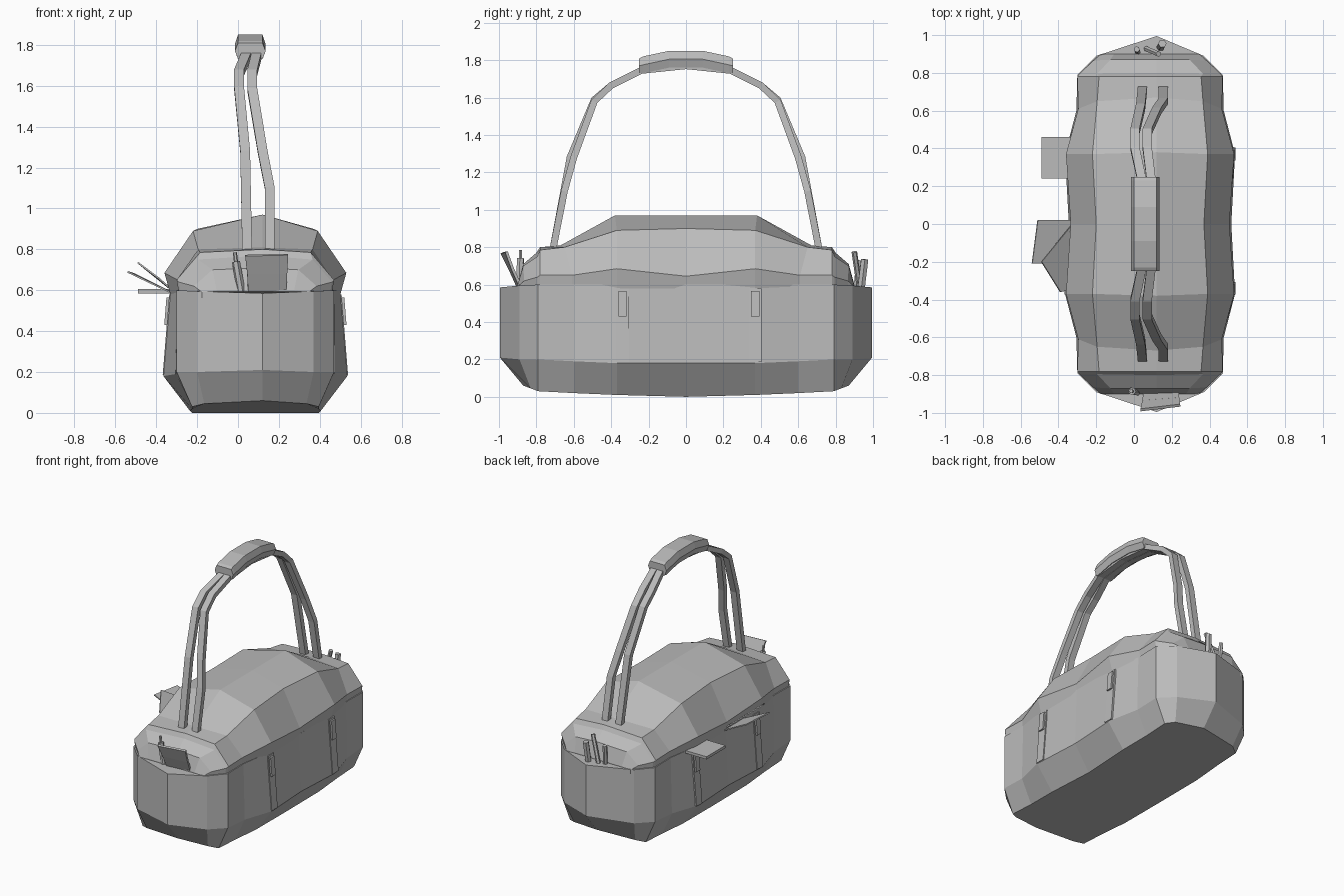
import bpy, bmesh
from mathutils import Vector

if "Cube" in bpy.data.objects:
    bpy.data.objects.remove(bpy.data.objects["Cube"], do_unlink=True)

grey = bpy.data.materials.new("plain_grey")
grey.use_nodes = True
GREY = (0.5, 0.5, 0.5, 1)
grey.diffuse_color = GREY
grey.node_tree.nodes["Principled BSDF"].inputs["Base Color"].default_value = GREY

CX = 0.085      # centre line of the bag
RIDGE = 0.12    # end tips and crown


def loft(name, rings):
    """Skin a list of closed rings and cap both ends."""
    bm = bmesh.new()
    rows = [[bm.verts.new(p) for p in ring] for ring in rings]
    n = len(rows[0])
    for a, b in zip(rows, rows[1:]):
        for i in range(n):
            j = (i + 1) % n
            bm.faces.new((a[i], a[j], b[j], b[i]))
    bm.faces.new(rows[0])
    bm.faces.new(rows[-1])
    bmesh.ops.recalc_face_normals(bm, faces=bm.faces)
    mesh = bpy.data.meshes.new(name)
    bm.to_mesh(mesh)
    bm.free()
    mesh.materials.append(grey)
    ob = bpy.data.objects.new(name, mesh)
    bpy.context.collection.objects.link(ob)
    return ob


def slab(name, corners, thick=0.008):
    """Thin plate through four corners."""
    c = [Vector(p) for p in corners]
    off = (c[1] - c[0]).cross(c[3] - c[0]).normalized() * thick / 2
    return loft(name, [[p - off for p in c], [p + off for p in c]])


def rod(name, start, end, r):
    a, b = Vector(start), Vector(end)
    bpy.ops.mesh.primitive_cylinder_add(vertices=6, radius=r, depth=(b - a).length,
                                        location=(a + b) / 2)
    ob = bpy.context.object
    ob.name = name
    ob.rotation_euler = (b - a).to_track_quat('Z', 'Y').to_euler()
    ob.data.materials.append(grey)


# Lower bag: plan rings, each given as (half width, y, z) from tip to middle
def plan(quarter):
    tip, rest = quarter[0], quarter[1:]
    half = rest + [(w, -y, z) for w, y, z in reversed(rest[:-1])]
    right = [(CX + w, y, z) for w, y, z in half]
    left = [(CX - w, y, z) for w, y, z in reversed(half)]
    return ([(RIDGE, tip[1], tip[2])] + right +
            [(RIDGE, -tip[1], tip[2])] + left)


bottom = [(0, .87, .06), (.25, .83, .045), (.31, .79, .03), (.31, .6, .02), (.32, .37, .01), (.31, 0, 0)]
belly = [(0, .995, .21), (.285, .89, .2), (.385, .79, .2), (.39, .6, .19), (.45, .37, .18), (.43, 0, .18)]
rim = [(0, .995, .585), (.285, .89, .595), (.385, .79, .6), (.38, .6, .6), (.415, .37, .6), (.415, 0, .6)]
loft("bag_body", [plan(q) for q in (bottom, belly, rim)])

# Upper bag: cross-sections, each (base width, low, shoulder, crown)
# low and shoulder are (half width, y, z), crown is (y, z)
top_rows = [
    (.26, (.26, .90, .59), (.19, .90, .60), (.90, .60)),
    (.29, (.30, .865, .62), (.21, .87, .70), (.87, .71)),
    (.36, (.375, .795, .64), (.28, .795, .75), (.80, .77)),
    (.37, (.385, .78, .65), (.27, .78, .785), (.78, .80)),
    (.37, (.38, .61, .65), (.28, .65, .80), (.67, .81)),
    (.41, (.445, .37, .685), (.305, .37, .89), (.38, .97)),
    (.41, (.42, 0, .645), (.285, 0, .90), (0, .97)),
]


def section(row, s):
    base, low, mid, crown = row
    half = [(base, low[1], .56), low, mid]
    right = [(CX + w, s * y, z) for w, y, z in half]
    left = [(CX - w, s * y, z) for w, y, z in reversed(half)]
    return right + [(RIDGE, s * crown[0], crown[1])] + left


loft("bag_top", [section(r, 1) for r in top_rows] +
     [section(r, -1) for r in reversed(top_rows[:-1])])


# Carrying straps: flat bands swept along a path mirrored front to back
def strap(name, path):
    full = [Vector(p) for p in path]
    full += [Vector((p.x, -p.y, p.z)) for p in reversed(full[:-1])]
    side = Vector((.024, 0, 0))
    rings = []
    for i, p in enumerate(full):
        t = full[min(i + 1, len(full) - 1)] - full[max(i - 1, 0)]
        up = Vector((0, -t.z, t.y)).normalized() * .018
        rings.append([p - side - up, p + side - up, p + side + up, p - side + up])
    loft(name, rings)


strap("strap_right", [(.045, .715, .77), (.035, .62, 1.28), (.005, .49, 1.59),
                      (.005, .40, 1.665), (.04, .24, 1.745), (.04, 0, 1.77)])
strap("strap_left", [(.155, .715, .77), (.155, .65, 1.1), (.12, .60, 1.28),
                     (.07, .49, 1.58), (.07, .40, 1.665), (.09, .24, 1.745), (.09, 0, 1.77)])

# Padded grip wrapped round both straps
grip = []
for y, drop, fat in ((-.25, .035, .85), (-.23, .03, 1), (-.09, 0, 1),
                     (.09, 0, 1), (.23, .03, 1), (.25, .035, .85)):
    grip.append([(.06 + x, y, 1.805 - drop + z * fat) for x, z in
                 ((-.075, 0), (-.06, .045), (.06, .045), (.075, 0), (.06, -.045), (-.06, -.045))])
loft("strap_grip", grip)

# Side fastening bands with their buckles
for s, side in ((1, "left"), (-1, "right")):
    for y, place in ((-.34, "front"), (.37, "back")):
        def band(name, z0, z1, half, out):
            def x(z):
                return CX + s * (.445 - (z - .19) * .08 + out)
            loft(name, [[(x(z) - s * d, y + h, z)
                         for d, h in ((.05, -half), (0, -half), (0, half), (.05, half))]
                        for z in (z0, z1)])
        band(f"band_{side}_{place}", .185, .58, .034, .008)
        band(f"buckle_{side}_{place}", .43, .565, .022, .02)

# Loose papers on the right side
slab("paper_back", [(-.49, .24, .595), (-.32, .24, .595), (-.32, .46, .595), (-.49, .46, .595)], .02)
slab("paper_middle", [(-.51, .02, .68), (-.54, -.21, .69), (-.32, -.2, .585), (-.32, .02, .585)])
slab("paper_front", [(-.49, -.2, .735), (-.39, -.36, .66), (-.31, -.34, .59), (-.31, .02, .59)])

# Notebook and pen in the front pocket
slab("notebook_lower", [(.05, -.895, .58), (.235, -.88, .58), (.24, -.925, .68), (.045, -.94, .68)], .015)
slab("notebook_upper", [(.045, -.94, .68), (.24, -.925, .68), (.245, -.96, .775), (.035, -.985, .77)], .015)
rod("front_pen", (.02, -.89, .57), (-.01, -.885, .74), .02)
rod("front_pen_tip", (-.01, -.885, .74), (-.015, -.885, .785), .01)

# Pens in the back pocket
rod("back_pen_thin", (.02, .91, .57), (.015, .925, .73), .016)
rod("back_pen_long", (.06, .93, .57), (.13, .90, .775), .015)
rod("back_pen_thick", (.14, .935, .57), (.15, .955, .735), .022)
